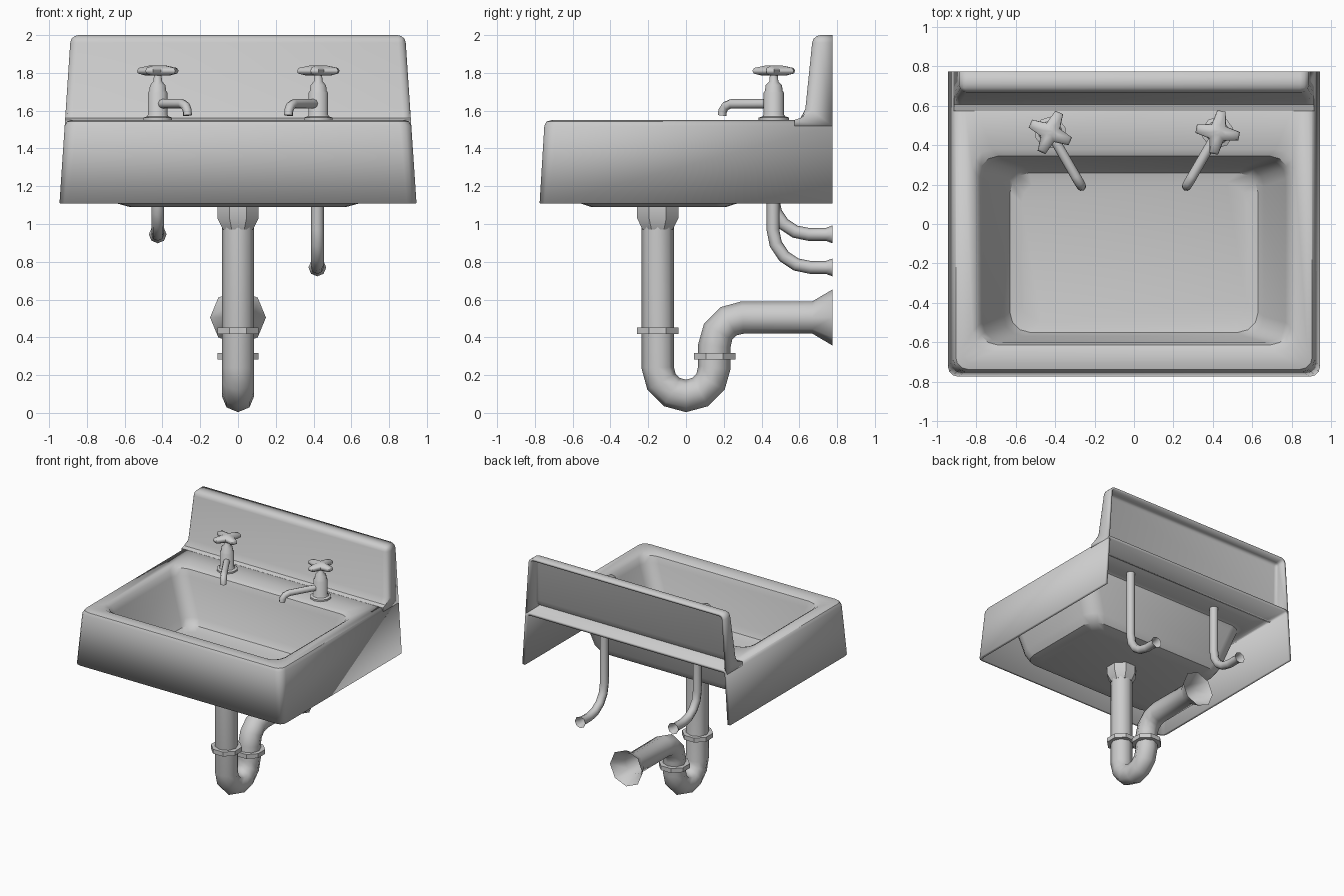
import bpy, bmesh, math
from mathutils import Vector

cube = bpy.data.objects.get("Cube")
if cube:
    bpy.data.objects.remove(cube)

grey = bpy.data.materials.new("plain grey")
grey.use_nodes = True
grey.diffuse_color = (0.6, 0.6, 0.6, 1)
grey.node_tree.nodes["Principled BSDF"].inputs["Base Color"].default_value = grey.diffuse_color

BACK = 0.775
DECK = 1.55


def finish(name, bm, wall=0, angle=40, location=(0, 0, 0), turn=0):
    """Turn a bmesh into a shaded object, optionally with a wall thickness."""
    mesh = bpy.data.meshes.new(name)
    bm.to_mesh(mesh)
    bm.free()
    ob = bpy.data.objects.new(name, mesh)
    bpy.context.collection.objects.link(ob)
    mesh.materials.append(grey)
    ob.location = location
    ob.rotation_euler.z = turn
    bpy.ops.object.select_all(action='DESELECT')
    ob.select_set(True)
    bpy.context.view_layer.objects.active = ob
    bpy.ops.object.shade_smooth_by_angle(angle=math.radians(angle))
    if wall:
        mod = ob.modifiers.new("wall", 'SOLIDIFY')
        mod.thickness = wall
        mod.offset = -1
    return ob


def skin(bm, rings):
    """Join closed rings of equal length with quads; return the vertex rings."""
    loops = [[bm.verts.new(p) for p in ring] for ring in rings]
    for a, b in zip(loops, loops[1:]):
        for i in range(len(a)):
            j = (i + 1) % len(a)
            bm.faces.new((a[i], a[j], b[j], b[i]))
    return loops


def rounded_rect(hx, y0, y1, z, front_r, back_r, n=3):
    corners = [(hx, y1, back_r, 0), (-hx, y1, back_r, 1),
               (-hx, y0, front_r, 2), (hx, y0, front_r, 3)]
    points = []
    for x, y, r, quarter in corners:
        cx = x - math.copysign(r, x)
        cy = y - r if quarter < 2 else y + r
        for k in range(n + 1):
            a = math.pi / 2 * (quarter + k / n)
            points.append((cx + r * math.cos(a), cy + r * math.sin(a), z))
    return points


def lathe(name, profile, sides=8, location=(0, 0, 0), angle=40):
    bm = bmesh.new()
    rings = [[(r * math.cos(math.tau * (i + .5) / sides), r * math.sin(math.tau * (i + .5) / sides), z)
              for i in range(sides)] for r, z in profile]
    loops = skin(bm, rings)
    bm.faces.new(loops[0][::-1])
    bm.faces.new(loops[-1])
    return finish(name, bm, angle=angle, location=location)


def tube(name, path, sides=8, location=(0, 0, 0), turn=0, cap=False):
    """Sweep a round section along (y, z, radius) points."""
    bm = bmesh.new()
    rings = []
    for i, (y, z, r) in enumerate(path):
        a, b = path[max(i - 1, 0)], path[min(i + 1, len(path) - 1)]
        t = Vector((0, b[0] - a[0], b[1] - a[1])).normalized()
        side = Vector((0, -t.z, t.y))
        rings.append([Vector((0, y, z)) + r * (math.cos(q) * Vector((1, 0, 0)) + math.sin(q) * side)
                      for q in (math.tau * k / sides for k in range(sides))])
    loops = skin(bm, rings)
    if cap:
        bm.faces.new(loops[-1])
    bmesh.ops.recalc_face_normals(bm, faces=bm.faces)
    return finish(name, bm, angle=60, location=location, turn=turn)


def arc(cy, cz, radius, start, end, r, n=4):
    angles = [math.radians(start + (end - start) * k / n) for k in range(n + 1)]
    return [(cy + radius * math.cos(a), cz + radius * math.sin(a), r) for a in angles]


def half_width(z):
    return 0.945 - 0.067 * (z - 1.11)


# Basin: apron, rolled edge, deck and bowl as one thin shell, open at the back
bm = bmesh.new()
loops = skin(bm, [
    rounded_rect(half_width(1.11), -0.775, BACK, 1.11, 0.05, 0),
    rounded_rect(half_width(1.52), -0.75, BACK, 1.52, 0.06, 0),
    rounded_rect(0.905, -0.738, BACK, 1.543, 0.06, 0),
    rounded_rect(0.88, -0.71, BACK, DECK, 0.06, 0),
    rounded_rect(0.82, -0.65, 0.38, DECK, 0.10, 0.10),
    rounded_rect(0.79, -0.615, 0.345, 1.53, 0.10, 0.10),
    rounded_rect(0.77, -0.60, 0.33, 1.48, 0.10, 0.10),
    rounded_rect(0.66, -0.57, 0.29, 1.18, 0.10, 0.10),
    rounded_rect(0.63, -0.55, 0.26, 1.13, 0.10, 0.10),
    rounded_rect(0.57, -0.50, 0.21, 1.115, 0.10, 0.10)])
floor = bm.faces.new(loops[-1])
bmesh.ops.remove_doubles(bm, verts=bm.verts, dist=1e-5)
bm.normal_update()
rear = [f for f in bm.faces if all(v.co.y > BACK - 0.001 for v in f.verts)]
bmesh.ops.delete(bm, geom=rear, context='FACES')
if max(bm.faces, key=lambda f: len(f.verts)).normal.z < 0:
    bmesh.ops.reverse_faces(bm, faces=bm.faces)
finish("basin", bm, wall=0.025)

# Splashback: hollow tapered prism with rounded edges, open at back and bottom
profile = [(0.575, 1.52), (0.575, 1.551), (0.607, 1.562), (0.632, 1.61),
           (0.672, 2.0), (BACK, 2.0), (BACK, 1.52)]
bm = bmesh.new()
ends = skin(bm, [[(s * half_width(z), y, z) for y, z in profile] for s in (-1, 1)])
for end in ends:
    bm.faces.new(end)
bmesh.ops.recalc_face_normals(bm, faces=bm.faces)
soft = []
for e in bm.edges:
    a, b = (v.co for v in e.verts)
    along_side = a.x * b.x > 0 and min(a.z, b.z) > 1.56 and min(a.y, b.y) < BACK - 0.01
    top_front = a.x * b.x < 0 and a.z > 1.99 and a.y < 0.7
    if along_side or top_front:
        soft.append(e)
bmesh.ops.bevel(bm, geom=soft, offset=0.04, segments=3, profile=0.5, affect='EDGES')
bm.normal_update()
opening = [f for f in bm.faces if all(v.co.y > BACK - 0.001 for v in f.verts)
           or all(v.co.z < 1.521 for v in f.verts)]
bmesh.ops.delete(bm, geom=opening, context='FACES')
finish("splashback", bm, wall=0.02)

# Drain: collar, trap and flared wall outlet
DRAIN_Y = -0.15
lathe("drain_collar", [(0.118, 1.095), (0.118, 1.03), (0.086, 0.97)][::-1], location=(0, DRAIN_Y, 0))
trap = [(DRAIN_Y, 1.0, 0.086)]
trap += arc(0, 0.24, 0.15, 180, 360, 0.086, 6)
trap += arc(0.30, 0.355, 0.15, 180, 90, 0.086, 3)
trap += [(0.67, 0.505, 0.086), (BACK, 0.505, 0.148)]
tube("drain_trap", trap)
for label, y, z in (("inlet", DRAIN_Y, 0.435), ("outlet", 0.152, 0.30)):
    lathe(label + "_nut", [(0.118, z - 0.018), (0.118, z + 0.018)], location=(0, y, 0))

# Supply pipes running down and back to the wall
for label, x, z, bend in (("right", -0.425, 0.945, 0.19), ("left", 0.42, 0.77, 0.20)):
    path = [(0.46, 1.54, 0.034)] + arc(0.46 + bend, z + bend, bend, 180, 270, 0.034)
    path += [(0.74, z, 0.034), (BACK, z, 0.047)]
    tube(label + "_supply_pipe", path, location=(x, 0, 0))

# Taps: body, spout angled to the middle, four-armed handle
for label, side, turn in (("right", -1, 66), ("left", 1, 80)):
    spot = (side * 0.425, 0.465, 0)
    lathe(label + "_tap_body",
          [(0.08, 1.55), (0.08, 1.563), (0.06, 1.57), (0.054, 1.58), (0.054, 1.695), (0.047, 1.705),
           (0.043, 1.735), (0.024, 1.755), (0.02, 1.80)], sides=10, location=spot)
    spout = [(0, 1.637, 0.025), (-0.26, 1.637, 0.025), (-0.295, 1.624, 0.025),
             (-0.313, 1.60, 0.024), (-0.316, 1.575, 0.024)]
    tube(label + "_tap_spout", spout, location=spot, turn=-side * math.radians(30), cap=True)
    # Handle outline repeats waist, arm edge, arm edge around the centre
    bm = bmesh.new()
    rings = []
    for scale, z in ((0.55, 1.785), (0.95, 1.797), (1.0, 1.812), (0.92, 1.826), (0.35, 1.84)):
        ring = []
        for arm in range(4):
            for offset, r in ((-45, 0.052), (-11, 0.113), (11, 0.113)):
                a = math.radians(90 * arm + offset)
                ring.append((scale * r * math.cos(a), scale * r * math.sin(a), z))
        rings.append(ring)
    loops = skin(bm, rings)
    bm.faces.new(loops[0][::-1])
    bm.faces.new(loops[-1])
    finish(label + "_tap_handle", bm, angle=60, location=spot, turn=math.radians(turn))
